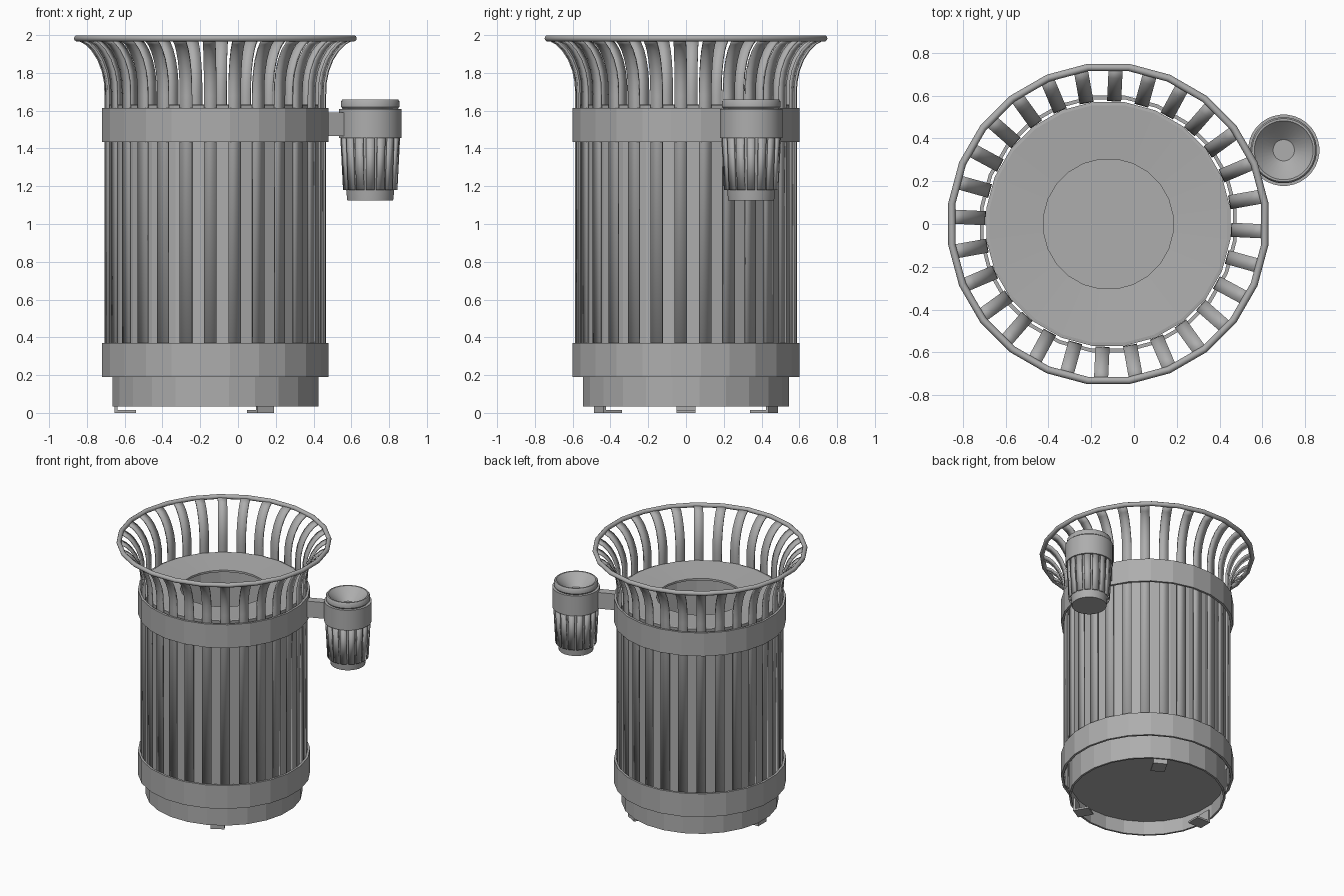
import bpy, bmesh, math
from mathutils import Vector, Matrix

cube = bpy.data.objects.get("Cube")
if cube:
    bpy.data.objects.remove(cube)

grey = bpy.data.materials.new("painted grey metal")
grey.use_nodes = True
colour = (0.42, 0.42, 0.42, 1)
grey.diffuse_color = colour
grey.node_tree.nodes["Principled BSDF"].inputs["Base Color"].default_value = colour

CAN = Vector((-0.12, 0, 0))
URN = Vector((0.70, 0.345, 0))
TO_URN = math.atan2(URN.y - CAN.y, URN.x - CAN.x)


def finish(name, bm, smooth=None, recalc=True):
    if recalc:
        bmesh.ops.recalc_face_normals(bm, faces=bm.faces)
    mesh = bpy.data.meshes.new(name)
    bm.to_mesh(mesh)
    bm.free()
    mesh.materials.append(grey)
    obj = bpy.data.objects.new(name, mesh)
    bpy.context.collection.objects.link(obj)
    if smooth:
        bpy.ops.object.select_all(action='DESELECT')
        obj.select_set(True)
        bpy.context.view_layer.objects.active = obj
        bpy.ops.object.shade_smooth_by_angle(angle=math.radians(smooth))
    return obj


def lathe(name, profile, centre, sides=24, smooth=None):
    """Revolve a closed (radius, z) outline; points on the axis collapse to one."""
    bm = bmesh.new()
    rings = []
    for i in range(sides):
        a = math.tau * (i + 0.5) / sides
        rings.append([bm.verts.new(centre + Vector((r * math.cos(a), r * math.sin(a), z)))
                      for r, z in profile])
    for i in range(sides):
        a, b = rings[i], rings[(i + 1) % sides]
        for j in range(len(profile)):
            k = (j + 1) % len(profile)
            if profile[j][0] or profile[k][0]:
                bm.faces.new((a[j], b[j], b[k], a[k]))
    bmesh.ops.remove_doubles(bm, verts=bm.verts, dist=1e-5)
    return finish(name, bm, smooth)


def band(name, outer, inner, z0, z1, centre, sides=24, smooth=None):
    return lathe(name, [(outer, z0), (outer, z1), (inner, z1), (inner, z0)], centre, sides, smooth)


def slats(name, path, width, thickness, count, phase, centre):
    """Bars following a (radius, z) path, repeated around a centre."""
    bm = bmesh.new()
    for i in range(count):
        turn = Matrix.Rotation(phase + math.tau * i / count, 3, 'Z')
        pairs = [[bm.verts.new(centre + turn @ Vector((r, s * width / 2, z))) for s in (-1, 1)]
                 for r, z in path]
        for p, q in zip(pairs, pairs[1:]):
            bm.faces.new((p[0], p[1], q[1], q[0]))
    obj = finish(name, bm, 35, recalc=False)
    mod = obj.modifiers.new("thickness", 'SOLIDIFY')
    mod.thickness = thickness
    mod.offset = 0
    return obj


def add_box(bm, centre, angle, r0, r1, width, z0, z1):
    turn = Matrix.Rotation(angle, 4, 'Z')
    size = Matrix.Diagonal((r1 - r0, width, z1 - z0, 1))
    place = Matrix.Translation(((r0 + r1) / 2, 0, (z0 + z1) / 2))
    bmesh.ops.create_cube(bm, size=1, matrix=Matrix.Translation(centre) @ turn @ place @ size)


# Inner can with a plinth, raised floor and annular lid
lathe("inner_can", [(0, 0.14), (0.535, 0.14), (0.535, 0.035), (0.55, 0.035), (0.55, 1.60),
                    (0.535, 1.60), (0.535, 0.17), (0, 0.17)], CAN)
lathe("lid_ring", [(0.305, 1.60), (0.57, 1.59), (0.575, 1.63), (0.56, 1.632), (0.305, 1.615)], CAN)

# Hoops around the slats
band("lower_hoop", 0.605, 0.588, 0.19, 0.37, CAN)
band("upper_hoop", 0.605, 0.588, 1.435, 1.615, CAN)

# Upright slats flaring out to the rim
flare = [(0.58, 0.2), (0.58, 1.68), (0.583, 1.75), (0.595, 1.81), (0.618, 1.87),
         (0.65, 1.92), (0.685, 1.955), (0.735, 1.983)]
slats("can_slats", flare, 0.066, 0.012, 28, math.radians(-2.7), CAN)

# Round tube rim
tube = [(0.738 + 0.017 * math.cos(math.tau * i / 10), 1.983 + 0.017 * math.sin(math.tau * i / 10))
        for i in range(10)]
lathe("top_rim", tube, CAN, smooth=40)

# Three angle-bracket feet
bm = bmesh.new()
for i in range(3):
    angle = math.pi / 3 + math.tau * i / 3
    add_box(bm, CAN, angle, 0.42, 0.534, 0.10, 0, 0.014)
    add_box(bm, CAN, angle, 0.518, 0.534, 0.10, 0.014, 0.1)
finish("feet", bm)

# Arm holding the ash urn
bm = bmesh.new()
add_box(bm, CAN, TO_URN, 0.59, 0.75, 0.06, 1.465, 1.59)
finish("urn_arm", bm)

# Ash urn: tapered cup, dished top, hoop and slats
lathe("urn_cup", [(0, 1.125), (0.122, 1.125), (0.13, 1.2), (0.147, 1.46), (0.147, 1.61),
                  (0.155, 1.62), (0.155, 1.65), (0.148, 1.66), (0.138, 1.66), (0.13, 1.65),
                  (0.05, 1.58), (0, 1.58)], URN, 32, 35)
band("urn_hoop", 0.167, 0.145, 1.455, 1.61, URN, 32, 35)
slats("urn_slats", [(0.138, 1.18), (0.153, 1.47)], 0.043, 0.012, 16, 0, URN)
